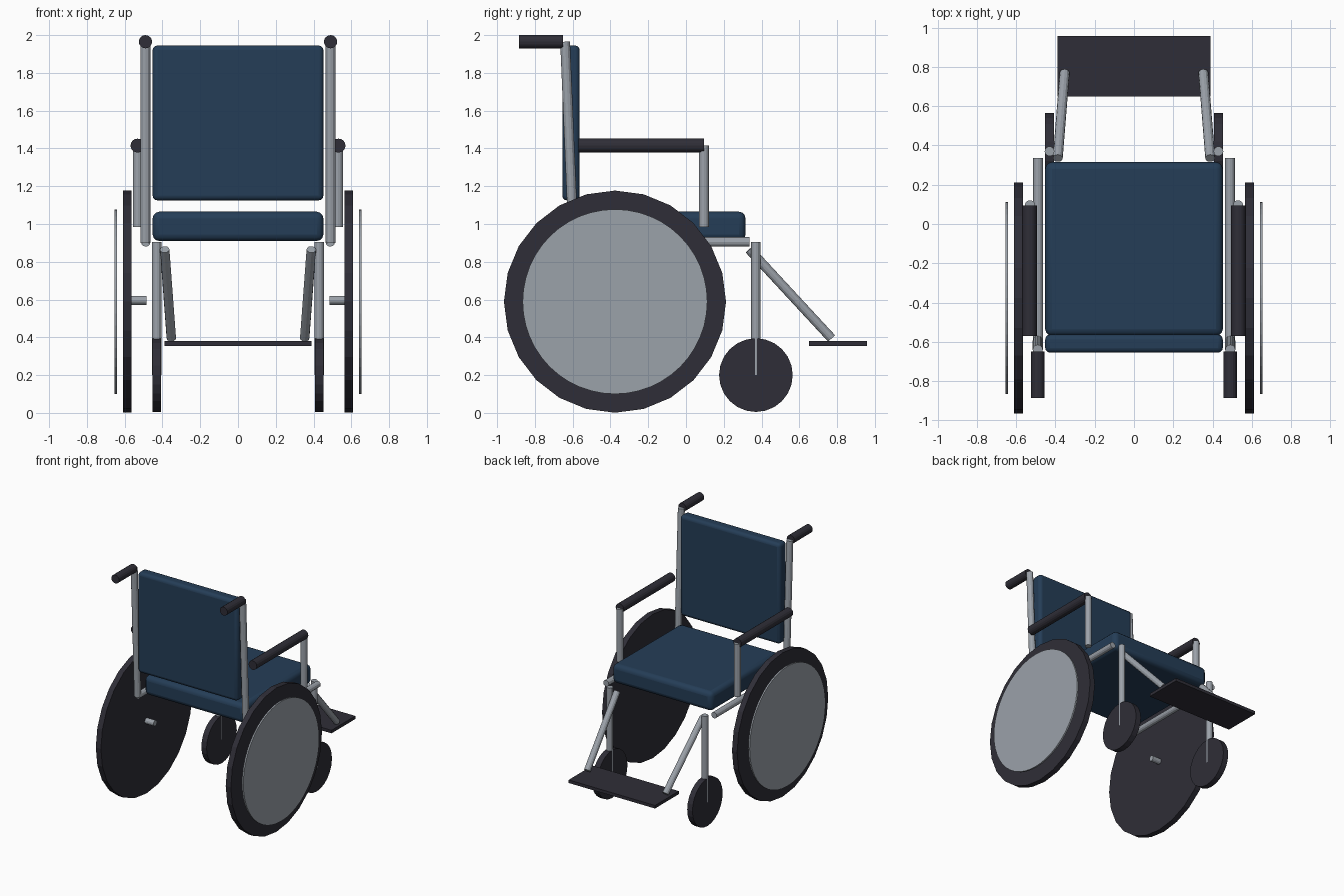
import bpy
from math import radians
from mathutils import Vector

if "Cube" in bpy.data.objects:
    bpy.data.objects.remove(bpy.data.objects["Cube"])


def material(name, colour):
    m = bpy.data.materials.new(name)
    m.use_nodes = True
    m.diffuse_color = (*colour, 1)
    m.node_tree.nodes["Principled BSDF"].inputs["Base Color"].default_value = (*colour, 1)
    return m


METAL = material("brushed metal", (0.33, 0.36, 0.40))
RUBBER = material("dark rubber", (0.028, 0.027, 0.038))
FABRIC = material("blue fabric", (0.018, 0.047, 0.095))


def rod(name, a, b, radius, mat, sides=12):
    """Cylinder from point a to point b."""
    a, b = Vector(a), Vector(b)
    bpy.ops.mesh.primitive_cylinder_add(vertices=sides, radius=radius, depth=(b - a).length,
                                        location=(a + b) / 2)
    ob = bpy.context.object
    ob.name = name
    ob.rotation_euler = (b - a).to_track_quat('Z', 'Y').to_euler()
    ob.data.materials.append(mat)
    return ob


def wheel(name, x, width, y, z, radius, mat, sides=24):
    """Disc standing upright on an axle along x."""
    bpy.ops.mesh.primitive_cylinder_add(vertices=sides, radius=radius, depth=width,
                                        location=(x, y, z), rotation=(0, radians(90), 0))
    ob = bpy.context.object
    ob.name = name
    ob.data.materials.append(mat)


def box(name, low, high, mat, bevel=0):
    low, high = Vector(low), Vector(high)
    bpy.ops.mesh.primitive_cube_add(size=1, location=(low + high) / 2)
    ob = bpy.context.object
    ob.name = name
    ob.scale = high - low
    bpy.ops.object.transform_apply(location=False, rotation=False, scale=True)
    ob.data.materials.append(mat)
    if bevel:
        mod = ob.modifiers.new("soft edges", 'BEVEL')
        mod.width, mod.segments = bevel, 3
        bpy.ops.object.shade_smooth_by_angle(angle=radians(40))


# Cushions and footplate
box("seat", (-0.452, -0.57, 0.91), (0.452, 0.315, 1.065), FABRIC, 0.035)
box("backrest", (-0.452, -0.655, 1.125), (0.452, -0.563, 1.945), FABRIC, 0.025)
box("footplate", (-0.39, 0.65, 0.355), (0.39, 0.957, 0.38), RUBBER)

for side, s in (("left", 1), ("right", -1)):
    # Rear wheel with its hand disc and axle
    wheel(side + "_rear_wheel", s * 0.587, 0.046, -0.376, 0.589, 0.588, RUBBER)
    wheel(side + "_hand_disc", s * 0.648, 0.013, -0.376, 0.589, 0.489, METAL, 48)
    rod(side + "_axle", (s * 0.485, -0.376, 0.595), (s * 0.58, -0.376, 0.595), 0.023, METAL)

    # Caster and its stem
    wheel(side + "_caster", s * 0.43, 0.047, 0.37, 0.2, 0.195, RUBBER)
    rod(side + "_caster_stem", (s * 0.43, 0.37, 0.2), (s * 0.43, 0.37, 0.905), 0.025, METAL)

    # Frame
    rod(side + "_seat_rail", (s * 0.488, -0.6, 0.905), (s * 0.488, 0.335, 0.905), 0.025, METAL)
    rod(side + "_back_post", (s * 0.49, -0.595, 0.9), (s * 0.49, -0.64, 1.965), 0.026, METAL)
    rod(side + "_footrest_strut", (s * 0.388, 0.335, 0.865), (s * 0.353, 0.77, 0.395), 0.025, METAL)

    # Armrest and push handle
    rod(side + "_armrest_post", (s * 0.53, 0.095, 0.985), (s * 0.53, 0.095, 1.415), 0.026, METAL)
    rod(side + "_armrest", (s * 0.532, -0.57, 1.415), (s * 0.532, 0.095, 1.415), 0.037, RUBBER, 16)
    rod(side + "_push_handle", (s * 0.49, -0.885, 1.965), (s * 0.49, -0.65, 1.965), 0.035, RUBBER, 16)
